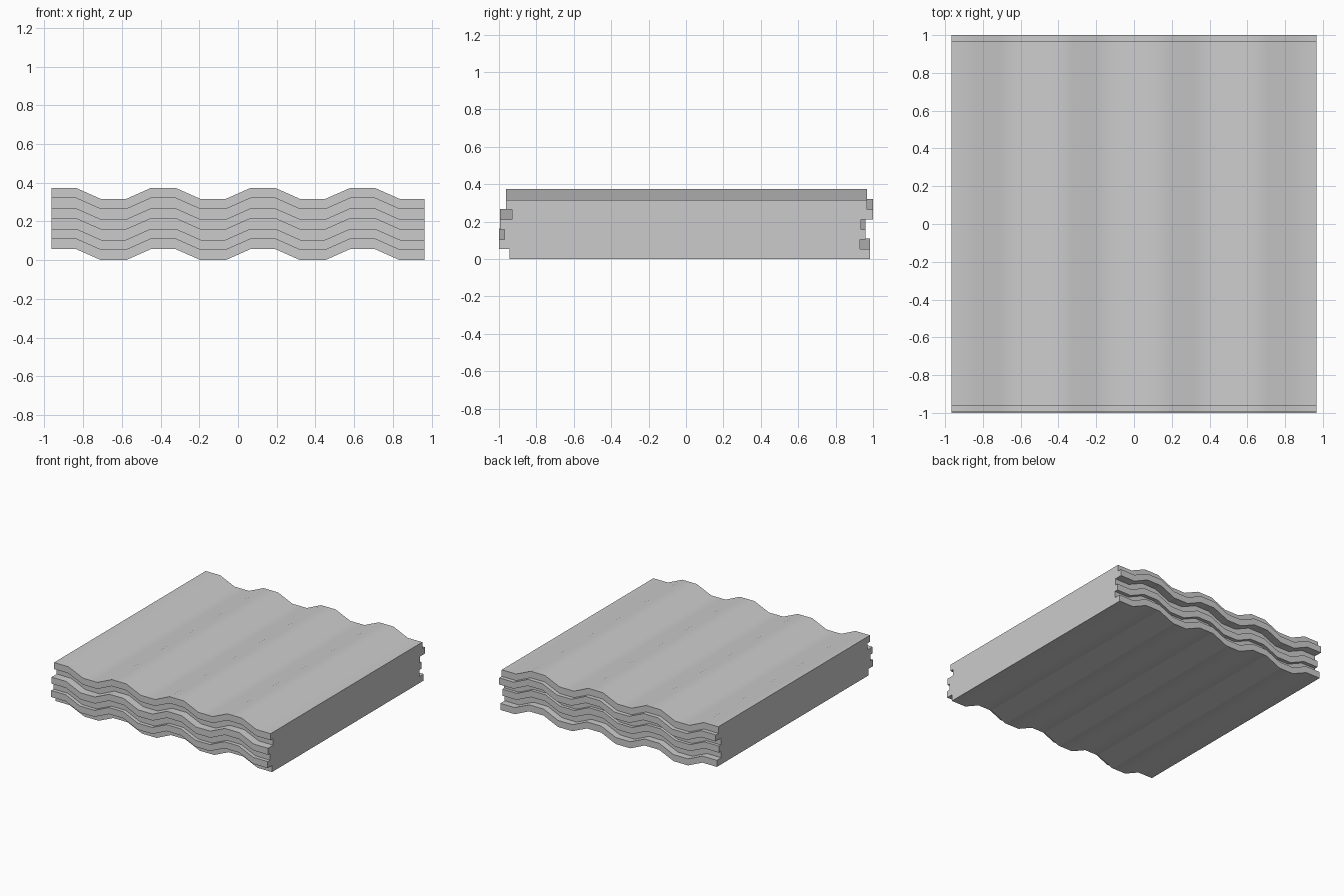
import bpy, bmesh, math

if "Cube" in bpy.data.objects:
    bpy.data.objects.remove(bpy.data.objects["Cube"])

WIDTH = 1.93      # sheet size in x and y
WAVE = 0.057      # height of the corrugation
THICK = 0.0527    # sheet thickness
SHIFTS = [0.02, -0.035, -0.005, -0.03, 0.035, 0.002]  # y slide of each sheet, bottom to top


def corrugated_sheet(name, z, shift):
    # Outline: four repeats of high, high, low, low, extruded along y
    n = 16
    xs = [-WIDTH / 2 + WIDTH * i / (n - 1) for i in range(n)]
    zs = [z + (WAVE if i % 4 < 2 else 0) for i in range(n)]
    bm = bmesh.new()
    rows = []
    for y in (shift - WIDTH / 2, shift + WIDTH / 2):
        low = [bm.verts.new((x, y, h)) for x, h in zip(xs, zs)]
        high = [bm.verts.new((x, y, h + THICK)) for x, h in zip(xs, zs)]
        rows.append((low, high))
    (fl, fh), (bl, bh) = rows
    for i in range(n - 1):
        j = i + 1
        for quad in ((fl[i], fl[j], fh[j], fh[i]), (bl[i], bh[i], bh[j], bl[j]),
                     (fh[i], fh[j], bh[j], bh[i]), (fl[i], bl[i], bl[j], fl[j])):
            bm.faces.new(quad)
    for i in (0, n - 1):
        bm.faces.new((fl[i], fh[i], bh[i], bl[i]))
    bmesh.ops.recalc_face_normals(bm, faces=bm.faces)
    mesh = bpy.data.meshes.new(name)
    bm.to_mesh(mesh)
    bm.free()
    obj = bpy.data.objects.new(name, mesh)
    bpy.context.collection.objects.link(obj)
    # Soft shading over the waves, crisp rims
    bpy.ops.object.select_all(action='DESELECT')
    bpy.context.view_layer.objects.active = obj
    obj.select_set(True)
    bpy.ops.object.shade_smooth_by_angle(angle=math.radians(30))
    return obj


# Stack of nested roofing sheets, pushed slightly out of line
for k, s in enumerate(SHIFTS):
    corrugated_sheet(f"corrugated_sheet_{k + 1}", k * THICK, s)
